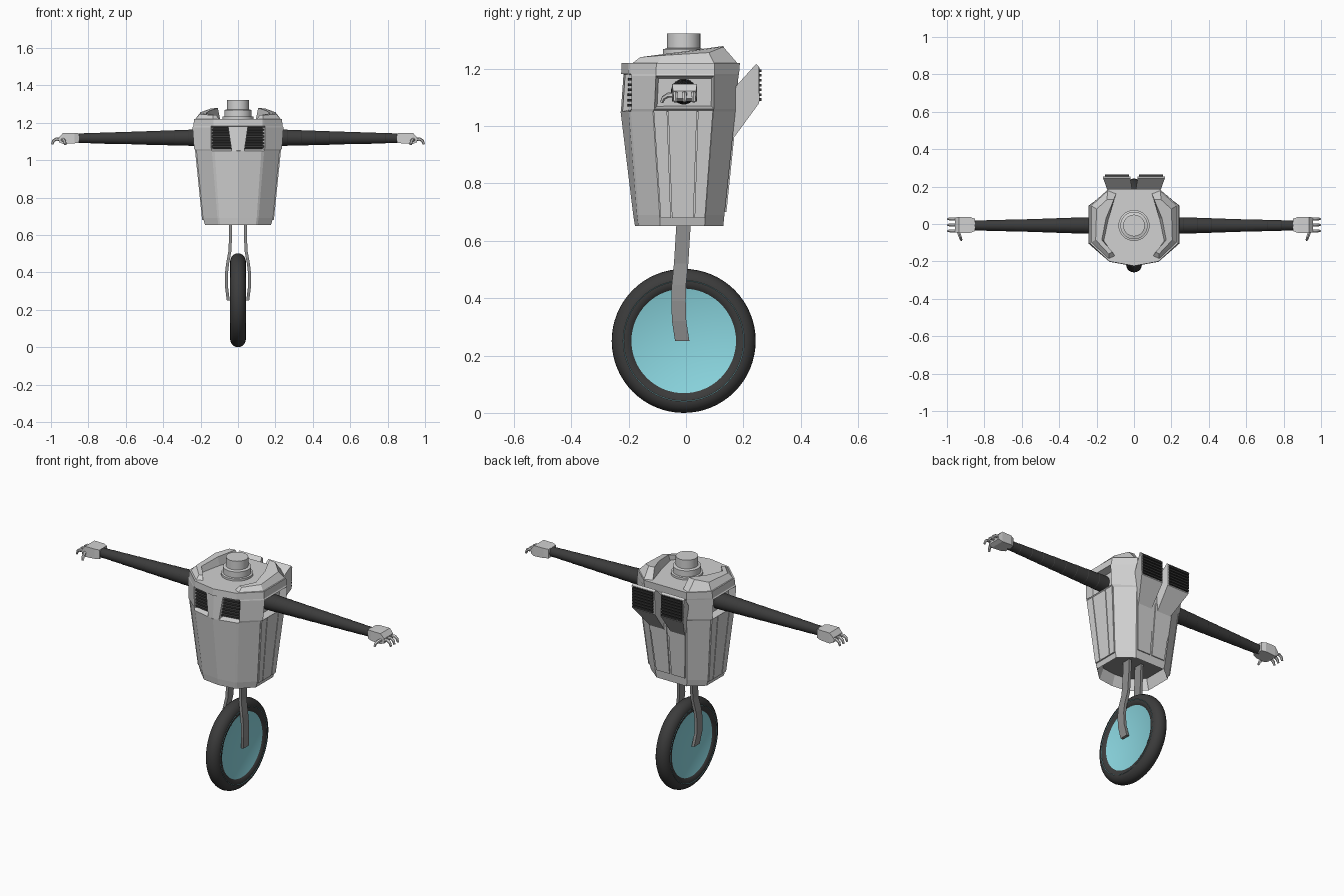
import bpy, bmesh, math
from mathutils import Vector

if "Cube" in bpy.data.objects:
    bpy.data.objects.remove(bpy.data.objects["Cube"])


def material(name, r, g, b):
    m = bpy.data.materials.new(name)
    m.diffuse_color = (r, g, b, 1)
    m.use_nodes = True
    m.node_tree.nodes["Principled BSDF"].inputs["Base Color"].default_value = m.diffuse_color
    return m


SHELL = material("light grey shell", 0.64, 0.64, 0.64)
METAL = material("mid grey metal", 0.27, 0.27, 0.27)
DARK = material("dark grey rubber", 0.045, 0.045, 0.045)
BLACK = material("black vent", 0.02, 0.02, 0.02)
CYAN = material("cyan disc", 0.26, 0.68, 0.75)


def finish(bm, name, mats, mirror=False, smooth=None):
    bmesh.ops.recalc_face_normals(bm, faces=bm.faces)
    me = bpy.data.meshes.new(name)
    bm.to_mesh(me)
    bm.free()
    ob = bpy.data.objects.new(name, me)
    bpy.context.collection.objects.link(ob)
    for m in mats:
        me.materials.append(m)
    if smooth:
        bpy.ops.object.select_all(action='DESELECT')
        ob.select_set(True)
        bpy.context.view_layer.objects.active = ob
        bpy.ops.object.shade_smooth_by_angle(angle=math.radians(smooth))
    if mirror:
        ob.modifiers.new("Mirror", 'MIRROR')
    return ob


def loft_bm(rings):
    bm = bmesh.new()
    vs = [[bm.verts.new(p) for p in r] for r in rings]
    n = len(vs[0])
    for a, b in zip(vs, vs[1:]):
        for i in range(n):
            j = (i + 1) % n
            bm.faces.new((a[i], a[j], b[j], b[i]))
    caps = bm.faces.new(vs[0][::-1]), bm.faces.new(vs[-1])
    return bm, caps


def loft(name, rings, mat, mirror=False, smooth=None):
    return finish(loft_bm(rings)[0], name, [mat], mirror, smooth)


def rect_yz(x, y0, y1, z0, z1):
    return [(x, y0, z0), (x, y1, z0), (x, y1, z1), (x, y0, z1)]


def tube(name, path, radii, n, mat, mirror=True, smooth=40):
    pts = [Vector(p) for p in path]
    rings = []
    for i, p in enumerate(pts):
        d = pts[min(i + 1, len(pts) - 1)] - pts[max(i - 1, 0)]
        q = d.to_track_quat('Z', 'Y')
        rings.append([p + q @ Vector((radii[i] * math.cos(t), radii[i] * math.sin(t), 0))
                      for t in (2 * math.pi * (k + 0.5) / n for k in range(n))])
    return loft(name, rings, mat, mirror, smooth)


# Body shell: half outlines from front centre to back centre
layers = [
    (0.652, [(0, -.178), (.095, -.166), (.105, -.16), (.176, -.09), (.176, .065), (.095, .13), (0, .13)]),
    (0.69, [(0, -.184), (.1, -.171), (.11, -.164), (.187, -.092), (.187, .068), (.1, .134), (0, .134)]),
    (1.05, [(0, -.228), (.125, -.2), (.14, -.192), (.222, -.115), (.222, .095), (.125, .172), (0, .172)]),
    (1.06, [(0, -.185), (.13, -.168), (.143, -.19), (.235, -.11), (.235, .097), (.127, .173), (0, .173)]),
    (1.175, [(0, -.185), (.13, -.168), (.145, -.19), (.243, -.105), (.243, .098), (.13, .183), (0, .183)]),
    (1.182, [(0, -.226), (.13, -.202), (.143, -.192), (.238, -.105), (.238, .1), (.133, .185), (0, .185)]),
    (1.22, [(0, -.224), (.13, -.2), (.14, -.192), (.235, -.103), (.235, .1), (.135, .188), (0, .188)]),
]
rings = []
for z, half in layers:
    full = half + [(-x, y) for x, y in half[-2:0:-1]]
    rings.append([(x, y, z) for x, y in full])
bm, (floor, _) = loft_bm(rings)
bmesh.ops.recalc_face_normals(bm, faces=bm.faces)
# recessed underside
bmesh.ops.inset_region(bm, faces=[floor], thickness=0.022)
floor.material_index = 1
bmesh.ops.translate(bm, verts=floor.verts, vec=(0, 0, 0.06))
# dark front vent band, and sunken shoulder sockets
sockets = []
for f in bm.faces:
    c = f.calc_center_median()
    if 1.06 < c.z < 1.175:
        if f.normal.y < -0.8 and abs(c.x) < 0.1:
            f.material_index = 2
        if abs(f.normal.x) > 0.95 and abs(c.x) > 0.2:
            sockets.append(f)
for f in sockets:
    s = math.copysign(1, f.calc_center_median().x)
    bmesh.ops.inset_region(bm, faces=[f], thickness=0.013)
    bmesh.ops.translate(bm, verts=f.verts, vec=(-0.04 * s, 0, 0))
finish(bm, "body_shell", [SHELL, METAL, BLACK])

# Chest vents: slats either side of a tapered centre plate
for i in range(6):
    z = 1.068 + i * 0.018
    loft("chest_slat", [rect_yz(.02, -.207, -.17, z, z + .009),
                        rect_yz(.138, -.187, -.155, z, z + .009)], DARK, True)
loft("chest_centre_plate", [[(-w, -.175, z), (w, -.175, z), (w, y + .006, z), (0, y, z), (-w, y + .006, z)]
                            for z, w, y in ((1.05, .034, -.227), (1.18, .053, -.218))], SHELL)

# Raised side panels with narrow slots between them
for a, b, c, d in ((-.113, -.066, -.088, -.053), (-.062, .038, -.049, .026), (.042, .094, .03, .066)):
    loft("side_panel", [[(.18, c, .68), (.18, d, .68), (.192, d, .68), (.192, c, .68)],
                        [(.215, a, 1.055), (.215, b, 1.055), (.23, b, 1.055), (.23, a, 1.055)]],
         SHELL, True)
# Raised back panels
loft("back_panel", [[(.006, .12, .7), (.09, .12, .7), (.09, .141, .7), (.006, .141, .7)],
                    [(.006, .155, 1.0), (.115, .155, 1.0), (.115, .172, 1.0), (.006, .172, 1.0)]],
     SHELL, True)

# Collar wedges rising towards the back
base = [(.095, .165), (.14, .183), (.232, .1), (.232, -.1), (.135, -.192), (.1, -.175), (.16, -.09), (.135, .03)]
top = [(.108, .13, 1.279), (.145, .13, 1.276), (.2, .08, 1.256), (.205, -.085, 1.246),
       (.135, -.16, 1.24), (.115, -.15, 1.24), (.172, -.085, 1.25), (.15, .03, 1.265)]
loft("collar_wedge", [[(x, y, 1.215) for x, y in base], top], SHELL, True)

# Neck
neck = [(.083, 1.21), (.083, 1.232), (.073, 1.234), (.073, 1.268), (.062, 1.27), (.058, 1.272), (.058, 1.322)]
loft("neck", [[(r * math.cos(t), -.008 + r * math.sin(t), z)
               for t in (2 * math.pi * k / 32 for k in range(32))] for r, z in neck], SHELL, smooth=30)

# Back packs with louvred grilles
prof = [(.175, 1.14), (.245, 1.217), (.255, 1.207), (.255, 1.08), (.16, .95), (.14, .96)]
inner = [.008, .02, .02, .018, .02, .02]
outer = [.14, .165, .165, .16, .105, .105]
loft("back_pack", [[(x, y, z) for x, (y, z) in zip(xs, prof)] for xs in (inner, outer)], SHELL, True)
loft("grille_plate", [rect_yz(x, .25, .257, 1.086, 1.204) for x in (.026, .156)], BLACK, True)
for i in range(7):
    z = 1.088 + i * .0168
    loft("grille_slat", [rect_yz(x, .25, .264, z, z + .009) for x in (.026, .156)], DARK, True)

# Segmented tapering arms
path, radii = [], []
N = 9
for i in range(N):
    for t, dr in ((0.0, 0), (0.97, .0008)):
        u = (i + t) / N
        path.append((.19 + .675 * u, -.008, 1.12 - .003 * u))
        radii.append(.045 - .02 * i / N - .0013 * t + dr * 0.5)
tube("arm", path, radii, 20, DARK, smooth=25)

# Hands
loft("palm", [rect_yz(x, -.005 - w, -.005 + w, a, b) for x, w, a, b in
              ((.85, .033, 1.092, 1.143), (.875, .042, 1.09, 1.146),
               (.935, .043, 1.086, 1.146), (.957, .04, 1.096, 1.122))], SHELL, True)
for y in (-.037, -.005, .027):
    tube("finger", [(.945, y, 1.11), (.972, y, 1.113), (.987, y, 1.103), (.994, y, 1.084)],
         [.009, .009, .008, .006], 6, SHELL)
tube("thumb", [(.94, -.035, 1.108), (.932, -.062, 1.108), (.926, -.078, 1.098), (.923, -.085, 1.082)],
     [.01, .009, .008, .006], 6, SHELL)

# Fork legs
fork = [(.04, -.006, .72), (.04, -.009, .65), (.042, -.017, .52), (.056, -.025, .445),
        (.062, -.026, .39), (.061, -.024, .32), (.052, -.013, .25)]
loft("fork_leg", [[(x - .008, y - .025, z), (x + .008, y - .025, z),
                   (x + .008, y + .025, z), (x - .008, y + .025, z)] for x, y, z in fork], METAL, True)

# Wheel: rubber tyre around a dished disc
bpy.ops.mesh.primitive_torus_add(major_radius=.209, minor_radius=.042, major_segments=64, minor_segments=20,
                                 location=(0, -.008, .251), rotation=(0, math.pi / 2, 0))
tyre = bpy.context.object
tyre.name = "tyre"
tyre.data.materials.append(DARK)
bpy.ops.object.shade_smooth_by_angle(angle=math.radians(60))
disc = [(-.032, .194), (-.037, .203), (-.0435, .211), (.0435, .211), (.037, .203), (.032, .194)]
loft("wheel_disc", [[(x, -.008 + r * math.cos(t), .251 + r * math.sin(t))
                     for t in (2 * math.pi * k / 64 for k in range(64))] for x, r in disc], CYAN, smooth=30)
